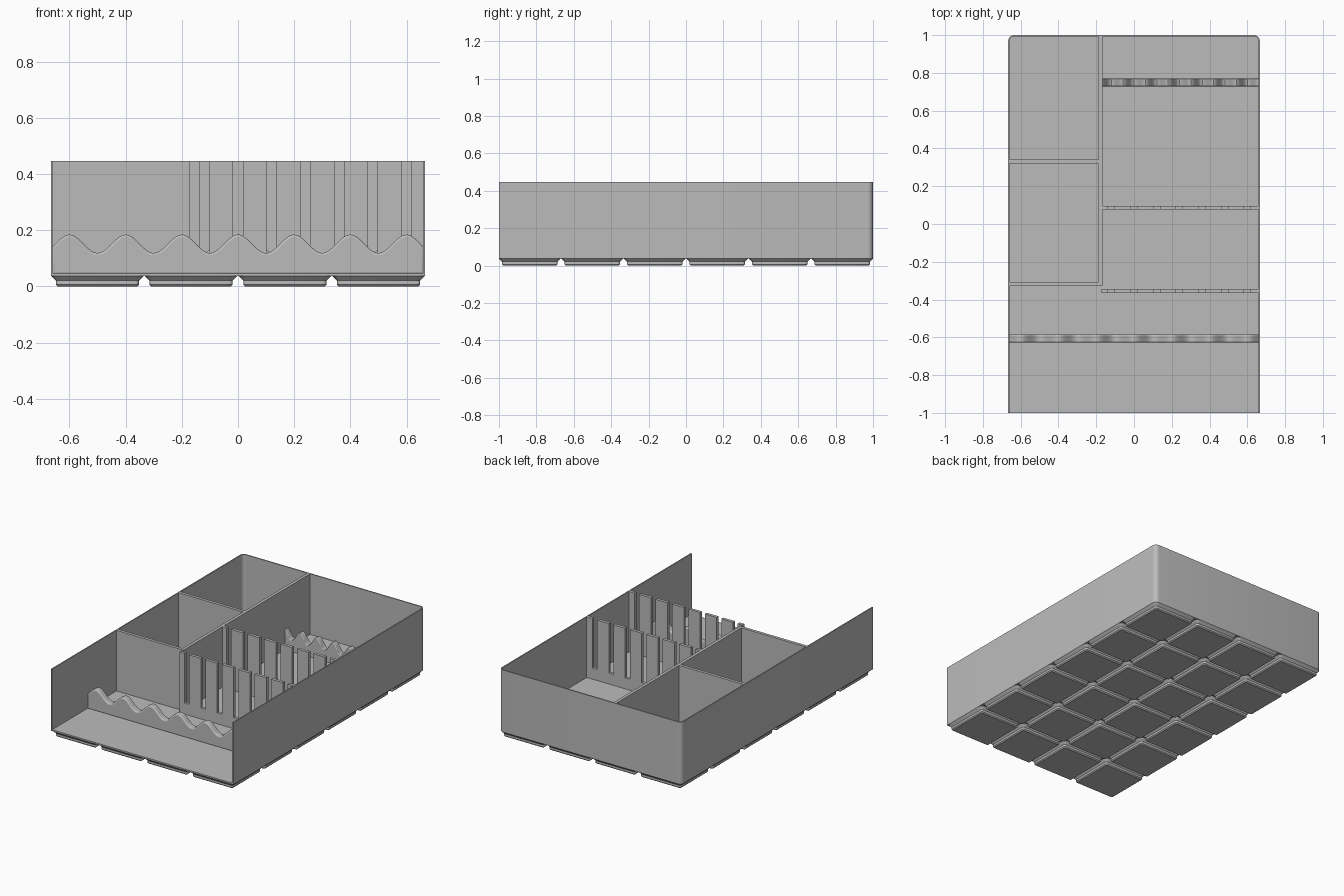
import bpy, bmesh, math

default = bpy.data.objects.get("Cube")
if default:
    bpy.data.objects.remove(default, do_unlink=True)

MM = 2 / 251.5                      # tray is laid out on a 42 mm grid
PITCH = 42 * MM
HALF_X, TOP = 0.666, 0.447
BASE, FLOOR = 4.75 * MM, 0.047
WALL, DIV = 0.008, 0.02

grey = bpy.data.materials.new("light_grey")
grey.use_nodes = True
colour = (0.5, 0.5, 0.5, 1)
grey.diffuse_color = colour
grey.node_tree.nodes["Principled BSDF"].inputs["Base Color"].default_value = colour


def finish(name, bm):
    bmesh.ops.recalc_face_normals(bm, faces=bm.faces)
    mesh = bpy.data.meshes.new(name)
    bm.to_mesh(mesh)
    bm.free()
    mesh.materials.append(grey)
    obj = bpy.data.objects.new(name, mesh)
    bpy.context.collection.objects.link(obj)
    return obj


def prism(name, points, offset):
    """Extrude a flat outline of 3D points by an offset vector."""
    bm = bmesh.new()
    face = bm.faces.new([bm.verts.new(p) for p in points])
    out = bmesh.ops.extrude_face_region(bm, geom=[face])
    moved = [v for v in out["geom"] if isinstance(v, bmesh.types.BMVert)]
    bmesh.ops.translate(bm, verts=moved, vec=offset)
    return finish(name, bm)


def box(name, x0, x1, y0, y1, z0=FLOOR - 0.004, z1=TOP):
    return prism(name, [(x0, y0, z0), (x1, y0, z0), (x1, y1, z0), (x0, y1, z0)],
                 (0, 0, z1 - z0))


def arc(cx, cy, r, start, steps=6):
    return [(cx + r * math.cos(start + math.pi / 2 * i / steps),
             cy + r * math.sin(start + math.pi / 2 * i / steps))
            for i in range(steps + 1)]


def tray_outline(inset):
    """Square at the front, rounded at the back, running right to left."""
    r = 0.03 - inset
    cx, cy = HALF_X - 0.03, 1 - 0.03
    return ([(HALF_X - inset, -1)] + arc(cx, cy, r, 0)
            + arc(-cx, cy, r, math.pi / 2) + [(inset - HALF_X, -1)])


# Floor and the three outer walls
prism("floor", [(x, y, BASE) for x, y in tray_outline(WALL / 2)],
      (0, 0, FLOOR - BASE))
ring = tray_outline(0) + tray_outline(WALL)[::-1]
prism("outer_walls", [(x, y, BASE) for x, y in ring], (0, 0, TOP - BASE))

# Compartment dividers
SPINE = -0.168
box("long_divider", SPINE - DIV, SPINE, -0.328, 1 - WALL / 2)
for name, y in (("front_cross_divider", -0.318), ("back_cross_divider", 0.331)):
    box(name, -HALF_X + WALL / 2, SPINE - DIV / 2, y - DIV / 2, y + DIV / 2)


# Slotted dividers: a comb outline extruded through its thickness
def comb(name, y):
    slot, low = 0.017, 0.12
    x0, x1 = SPINE - 0.004, HALF_X - WALL / 2
    pts = [(x1, FLOOR - 0.004), (x0, FLOOR - 0.004), (x0, TOP)]
    for k in range(-1, 6):
        c = 0.12 * k
        pts += [(c - slot, TOP), (c - slot, low), (c + slot, low), (c + slot, TOP)]
    pts.append((x1, TOP))
    prism(name, [(x, y - DIV / 2, z) for x, z in pts], (0, DIV, 0))


comb("front_slotted_divider", -0.354)
comb("back_slotted_divider", 0.086)


# Wavy rests with softened edges
def wave(name, x0, x1, y, period, phase, thick):
    n = int((x1 - x0) / period * 16)
    xs = [x0 + (x1 - x0) * i / n for i in range(n + 1)]
    pts = [(x, y, 0.152 + 0.033 * math.cos(2 * math.pi * x / period + phase))
           for x in xs]
    pts += [(x1, y, FLOOR - 0.004), (x0, y, FLOOR - 0.004)]
    obj = prism(name, pts, (0, thick, 0))
    bevel = obj.modifiers.new("soft_edges", "BEVEL")
    bevel.width, bevel.segments = 0.008, 3
    bevel.limit_method, bevel.angle_limit = "ANGLE", math.radians(50)


INNER = HALF_X - WALL / 2
wave("front_wavy_rest", -INNER, INNER, -0.628, 0.2, 0, 0.044)
wave("back_wavy_rest", SPINE - 0.004, INNER, 0.729, 0.12, math.pi, 0.04)

# Stepped feet: stacked rounded squares (half width, corner radius, height in mm)
STEPS = [(17.8, 0.8, 0), (18.6, 1.6, 0.8), (18.6, 1.6, 2.6), (20.75, 3.75, 4.75)]
bm = bmesh.new()
for col in range(4):
    for row in range(6):
        ox, oy = (col - 1.5) * PITCH, (row - 2.5) * PITCH
        loops = []
        for half, r, z in STEPS:
            c = half - r
            flat = []
            for q, (sx, sy) in enumerate(((1, 1), (-1, 1), (-1, -1), (1, -1))):
                flat += arc(sx * c, sy * c, r, q * math.pi / 2, 4)
            loops.append([bm.verts.new((ox + x * MM, oy + y * MM, z * MM))
                          for x, y in flat])
        n = len(loops[0])
        for lower, upper in zip(loops, loops[1:]):
            for i in range(n):
                j = (i + 1) % n
                bm.faces.new((lower[i], lower[j], upper[j], upper[i]))
        bm.faces.new(loops[0][::-1])
        bm.faces.new(loops[-1])
finish("feet", bm)

# Smooth the curved faces, keep the corners sharp
bpy.ops.object.select_all(action="DESELECT")
for obj in bpy.context.collection.objects:
    if obj.type == "MESH":
        obj.select_set(True)
        bpy.context.view_layer.objects.active = obj
bpy.ops.object.shade_smooth_by_angle(angle=math.radians(30))
